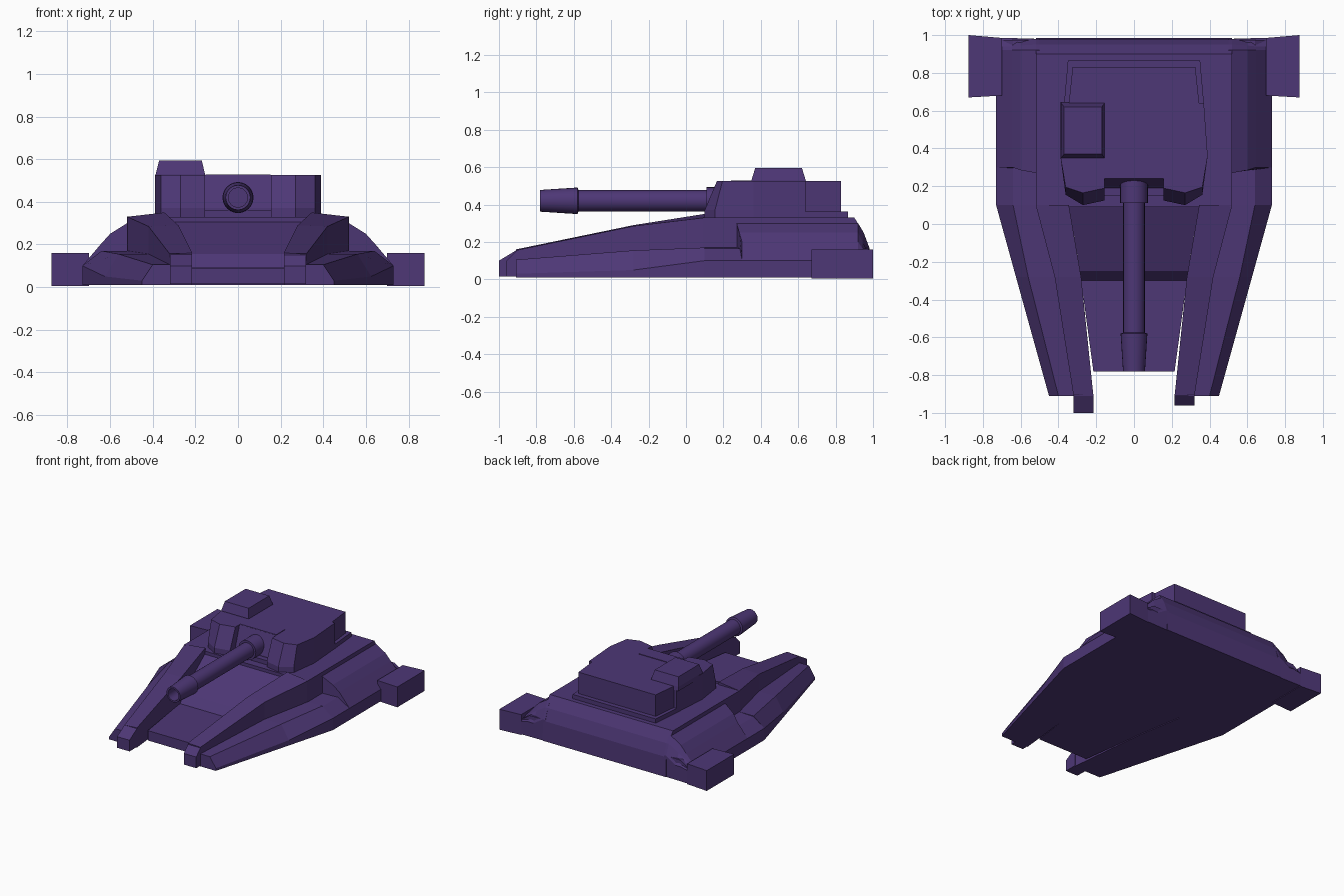
import bpy, bmesh, math
from mathutils import Vector

if "Cube" in bpy.data.objects:
    bpy.data.objects.remove(bpy.data.objects["Cube"])

paint = bpy.data.materials.new("purple_paint")
paint.diffuse_color = (0.075, 0.038, 0.18, 1)
paint.use_nodes = True
paint.node_tree.nodes["Principled BSDF"].inputs["Base Color"].default_value = paint.diffuse_color


def loft(name, rings, mirror=False, closed=False):
    """Skin a row of equal-length 3D rings; cap the ends unless closed."""
    bm = bmesh.new()
    vs = [[bm.verts.new(Vector(p)) for p in r] for r in rings]
    n = len(vs[0])
    pairs = list(zip(vs, vs[1:])) + ([(vs[-1], vs[0])] if closed else [])
    for a, b in pairs:
        for i in range(n):
            j = (i + 1) % n
            bm.faces.new((a[i], a[j], b[j], b[i]))
    if not closed:
        bm.faces.new(vs[0][::-1])
        bm.faces.new(vs[-1])
    bmesh.ops.recalc_face_normals(bm, faces=bm.faces)
    me = bpy.data.meshes.new(name)
    bm.to_mesh(me)
    bm.free()
    me.materials.append(paint)
    ob = bpy.data.objects.new(name, me)
    bpy.context.collection.objects.link(ob)
    if mirror:
        ob.modifiers.new("mirror", 'MIRROR').use_mirror_merge = False
    return ob


def at_y(y, pts):
    return [(x, y, z) for x, z in pts]


def at_z(z, pts):
    return [(x, y, z) for x, y in pts]


def rect(x0, x1, y0, y1):
    return [(x0, y0), (x1, y0), (x1, y1), (x0, y1)]


def both_sides(half):
    return half + [(-x, y) for x, y in half[::-1]]


# Front rails with fenders: rail box rising to the rear, fender at its foot
def fender(y, xi, xo, zi, zo, zf, xs, xe, ze):
    return at_y(y, [(xi, .01), (xi, zi), (xo, zo), (xo, zf), (xs, zf), (xe, ze), (xe, .01)])


loft("front_fender", [
    fender(-.91, .215, .32, .16, .155, .105, .40, .45, .03),
    fender(-.28, .28, .42, .29, .285, .155, .56, .625, .05),
    fender(.10, .345, .52, .35, .33, .17, .64, .73, .10)], mirror=True)

# Rail tips, the left one slightly longer
for side, tip in ((-1, -1.0), (1, -.96)):
    loft("rail_tip", [at_y(y, [(side * .215, .015), (side * .215, z), (side * .32, z), (side * .32, .015)])
                      for y, z in ((tip, .10), (-.90, .16))])

# Sunken front deck with a step
loft("front_deck", [at_y(y, [(-w, .015), (w, .015), (w, z), (-w, z)]) for y, w, z in
                    ((-.78, .215, .09), (-.30, .28, .095), (-.25, .285, .155), (.10, .345, .31))])

# Main hull from its side profile
side_profile = [(.09, .01), (.09, .33), (.90, .33), (.95, .25), (.98, .16), (.985, .01)]
loft("main_hull", [[(x, y, z) for y, z in side_profile] for x in (-.52, .52)])

# Lower side skirts and the raised side armour above them
loft("side_skirt", [at_y(y, [(.5, .01), (.5, .17), (.64, .165), (.73, .10), (.73, .01)])
                    for y in (.10, .975)], mirror=True)


def armour(y0, y1, d):
    return [(.5, y0, .01), (.5, y0, .30 - d), (.52, y0, .30 - d), (.60, (y0 + y1) / 2, .25 - d),
            (.645, y1, .20 - d * .6), (.73, y1, .10), (.73, y1, .01)]


loft("side_armour", [armour(.27, .30, 0), armour(.92, .92, 0), armour(.95, .94, .05),
                     armour(.98, .985, .13)], mirror=True)

# Rear side pods
loft("rear_pod", [at_z(.005, [(.70, .68), (.875, .67), (.875, 1.0), (.70, .985)]),
                  at_z(.16, [(.70, .68), (.875, .67), (.875, 1.0), (.70, .985)])], mirror=True)

# Turret base plate
plate = both_sides([(.35, .865), (.37, .64), (.37, .30), (.33, .15)])
loft("turret_base", [at_z(.32, plate), at_z(.362, plate)])

# Turret body with a notch for the gun between two cheeks
rear = [(.325, .83), (.345, .64), (.37, .64), (.39, .36)]
low = both_sides(rear + [(.362, .155), (.27, .10), (.155, .125), (.155, .19)])
high = both_sides(rear + [(.362, .195), (.27, .165), (.155, .19), (.155, .24)])
loft("turret_body", [at_z(.33, low), at_z(.37, low), at_z(.525, high)])

# Mantlet roof panel
loft("mantlet_roof", [at_z(.50, rect(-.153, .153, .235, .35)), at_z(.529, rect(-.153, .153, .242, .35))])

# Roof hatch box
loft("roof_hatch", [at_z(.50, rect(-.388, -.155, .35, .645)), at_z(.53, rect(-.386, -.155, .35, .64)),
                    at_z(.595, rect(-.37, -.17, .37, .62))])


# Gun barrel with collar, muzzle and bore, turned around the y axis
def circle(r, y, n=24):
    return [(r * math.cos(2 * math.pi * i / n), y, .42 + r * math.sin(2 * math.pi * i / n)) for i in range(n)]


turning = [(.045, -.60), (.045, -.78), (.058, -.78), (.071, -.58), (.057, -.575),
           (.057, .11), (.073, .11), (.073, .16), (.073, .25)]
gun = loft("gun_barrel", [circle(r, y) for r, y in turning])
bpy.context.view_layer.objects.active = gun
gun.select_set(True)
bpy.ops.object.shade_smooth_by_angle(angle=math.radians(30))
